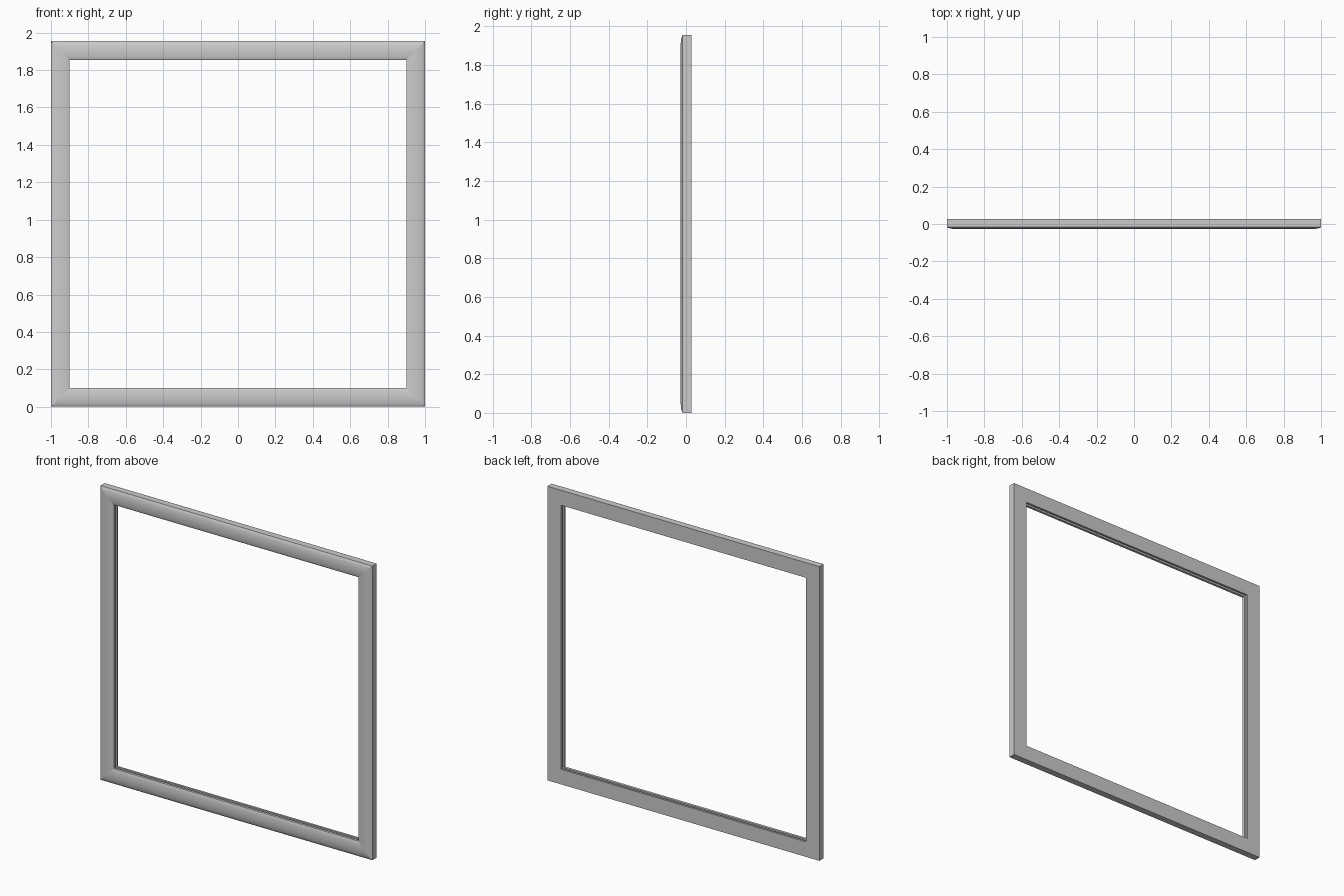
import bpy, bmesh

if "Cube" in bpy.data.objects:
    bpy.data.objects.remove(bpy.data.objects["Cube"])

W, H = 1.0, 1.955           # half width, full height
# Cross-section: (inset from the outer edge, depth y); arched front, grooved inner side
ARCH = [(0.0, -0.017), (0.008, -0.0215), (0.02, -0.0245), (0.035, -0.0268), (0.05, -0.0275),
        (0.065, -0.027), (0.08, -0.0255), (0.092, -0.023), (0.1, -0.019)]
GROOVE = [(0.1, -0.002), (0.088, -0.002), (0.088, 0.014), (0.1, 0.014)]
PROFILE = ARCH + GROOVE + [(0.1, 0.0275), (0.0, 0.0275)]


def corner(i, d, y):
    sx, top = [(-1, 0), (1, 0), (1, 1), (-1, 1)][i % 4]
    return (sx * (W - d), y, H - d if top else d)


# One mitred rail per side, running between neighbouring corners
def rail(name, i):
    bm = bmesh.new()
    a, b = ([bm.verts.new(corner(k, d, y)) for d, y in PROFILE] for k in (i, i + 1))
    n = len(PROFILE)
    for j in range(n):
        k = (j + 1) % n
        bm.faces.new((a[j], a[k], b[k], b[j]))
    bm.faces.new(a)
    bm.faces.new(b[::-1])
    bmesh.ops.recalc_face_normals(bm, faces=bm.faces)
    me = bpy.data.meshes.new(name)
    bm.to_mesh(me)
    bm.free()
    ob = bpy.data.objects.new(name, me)
    bpy.context.collection.objects.link(ob)
    bpy.ops.object.select_all(action='DESELECT')
    ob.select_set(True)
    bpy.context.view_layer.objects.active = ob
    bpy.ops.object.shade_smooth_by_angle(angle=0.5)


for i, name in enumerate(("bottom_rail", "right_stile", "top_rail", "left_stile")):
    rail(name, i)
